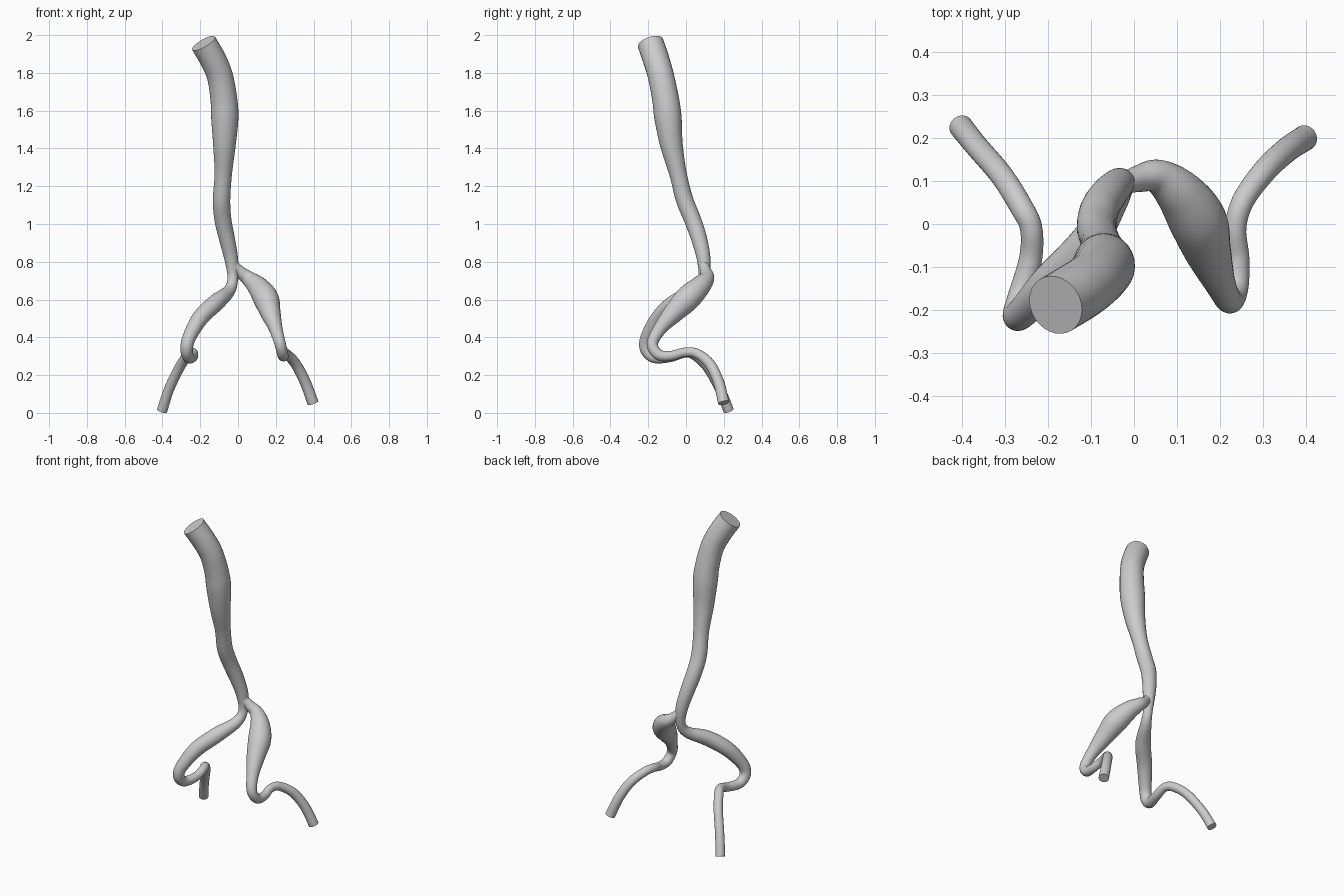
import bpy, bmesh, math
from mathutils import Vector

if "Cube" in bpy.data.objects:
    bpy.data.objects.remove(bpy.data.objects["Cube"])

SIDES, STEPS = 28, 7


def catmull(p, t):
    a, b, c, d = p
    return 0.5 * (2 * b + (c - a) * t + (2 * a - 5 * b + 4 * c - d) * t * t
                  + (3 * b - a - 3 * c + d) * t ** 3)


def tube(name, pts):
    """Sweep a circle of varying radius along a smooth path of (x, y, z, r)."""
    p = [Vector(q) for q in pts]
    p = [2 * p[0] - p[1]] + p + [2 * p[-1] - p[-2]]
    path = [catmull(p[i:i + 4], s / STEPS) for i in range(len(p) - 3) for s in range(STEPS)]
    path.append(p[-2])
    pos = [q.to_3d() for q in path]
    bm = bmesh.new()
    rings, side = [], Vector((1, 0, 0))
    for i, c in enumerate(pos):
        tan = (pos[min(i + 1, len(pos) - 1)] - pos[max(i - 1, 0)]).normalized()
        side = (side - tan * side.dot(tan)).normalized()
        up = tan.cross(side)
        r = path[i][3]
        rings.append([bm.verts.new(c + r * (side * math.cos(a) + up * math.sin(a)))
                      for a in (2 * math.pi * k / SIDES for k in range(SIDES))])
    for lo, hi in zip(rings, rings[1:]):
        for k in range(SIDES):
            n = (k + 1) % SIDES
            bm.faces.new((lo[k], lo[n], hi[n], hi[k]))
    bm.faces.new(rings[0])
    bm.faces.new(rings[-1])
    bmesh.ops.recalc_face_normals(bm, faces=bm.faces)
    me = bpy.data.meshes.new(name)
    bm.to_mesh(me)
    bm.free()
    ob = bpy.data.objects.new(name, me)
    bpy.context.collection.objects.link(ob)
    return ob


# Main trunk running on into the left branch
trunk = tube("branching_vessel", [
    (-.182, -.188, 1.957, .070), (-.132, -.158, 1.87, .070), (-.095, -.132, 1.78, .069),
    (-.075, -.108, 1.66, .071), (-.070, -.095, 1.56, .072), (-.072, -.077, 1.42, .060),
    (-.078, -.042, 1.265, .046), (-.087, -.008, 1.13, .046), (-.080, .034, 1.025, .045),
    (-.058, .070, .92, .042), (-.035, .094, .81, .036), (-.028, .092, .71, .028),
    (-.048, .050, .645, .033), (-.115, -.055, .585, .045), (-.198, -.140, .505, .044),
    (-.258, -.205, .40, .036), (-.272, -.210, .335, .033), (-.262, -.165, .293, .030),
    (-.240, -.080, .297, .027), (-.239, -.010, .318, .026), (-.262, .040, .31, .027),
    (-.307, .112, .245, .027), (-.365, .180, .125, .027), (-.402, .226, .012, .028)])

# Right branch, starting inside the fork
right = tube("right_branch", [
    (-.028, .092, .79, .024), (.010, .105, .748, .031), (.055, .110, .712, .040),
    (.105, .072, .668, .056), (.148, .008, .605, .067), (.172, -.065, .53, .054),
    (.200, -.138, .445, .036), (.223, -.178, .365, .030), (.237, -.145, .308, .029),
    (.242, -.080, .302, .026), (.236, -.010, .320, .025), (.254, .055, .315, .026),
    (.305, .125, .26, .028), (.355, .172, .165, .029), (.397, .200, .053, .030)])

# Fuse the fork into one surface
mod = trunk.modifiers.new("fuse", 'BOOLEAN')
mod.operation, mod.solver, mod.object = 'UNION', 'EXACT', right
bpy.context.view_layer.objects.active = trunk
trunk.select_set(True)
bpy.ops.object.modifier_apply(modifier=mod.name)
bpy.data.objects.remove(right)
bpy.ops.object.shade_smooth_by_angle(angle=math.radians(45))
